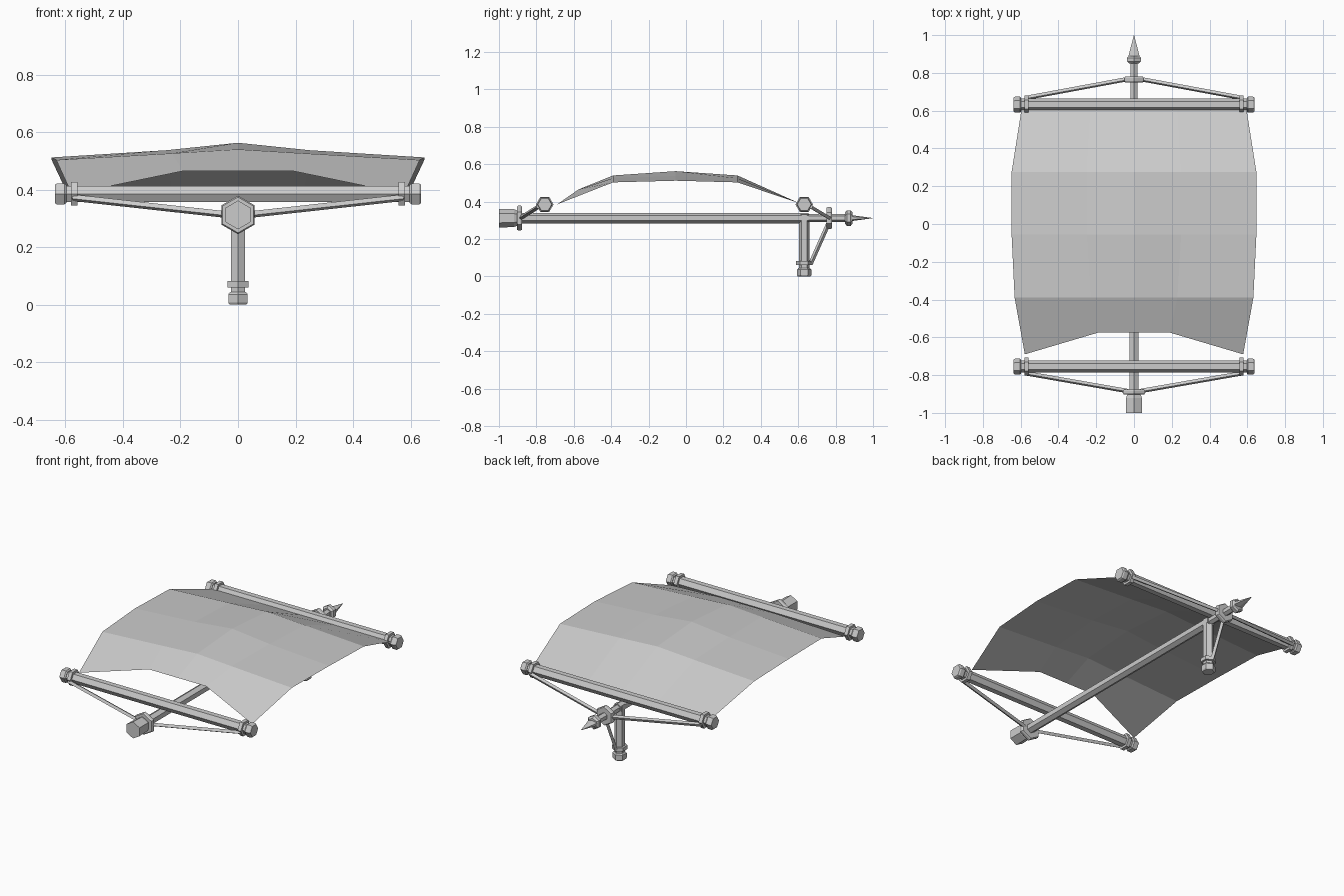
import bpy, bmesh
from math import cos, sin, pi
from mathutils import Matrix, Vector

cube = bpy.data.objects.get("Cube")
if cube:
    bpy.data.objects.remove(cube)

grey = bpy.data.materials.new("plain grey")
grey.use_nodes = True
COLOUR = (0.6, 0.6, 0.6, 1)
grey.diffuse_color = COLOUR
grey.node_tree.nodes["Principled BSDF"].inputs["Base Color"].default_value = COLOUR


def add_object(name, bm):
    mesh = bpy.data.meshes.new(name)
    bm.to_mesh(mesh)
    bm.free()
    mesh.materials.append(grey)
    obj = bpy.data.objects.new(name, mesh)
    bpy.context.collection.objects.link(obj)
    return obj


def turned(name, origin, axis, side, profile, sides=6, squash=1):
    """Lathe (distance, radius) pairs along axis; a corner points to side."""
    axis, side = Vector(axis).normalized(), Vector(side).normalized()
    other = axis.cross(side)
    bm = bmesh.new()
    rings = []
    for d, r in profile:
        rings.append([bm.verts.new(Vector(origin) + axis * d
                      + side * (r * squash * cos(2 * pi * i / sides))
                      + other * (r * sin(2 * pi * i / sides)))
                      for i in range(sides)])
    for a, b in zip(rings, rings[1:]):
        for i in range(sides):
            j = (i + 1) % sides
            bm.faces.new((a[i], a[j], b[j], b[i]))
    bm.faces.new(rings[0][::-1])
    bm.faces.new(rings[-1])
    return add_object(name, bm)


def rope(name, start, end, r=0.012):
    start, end = Vector(start), Vector(end)
    along = end - start
    side = along.cross(Vector((0, 1, 0.3)))
    return turned(name, start, along, side, [(0, r), (along.length, r)], 4)


X, Y, Z = (1, 0, 0), (0, 1, 0), (0, 0, 1)
MAST_Z, BAR_Z = 0.312, 0.385

# Mast with its collars, butt and spear tip
mast = (0, 0, MAST_Z)
turned("mast", mast, Y, Z, [(-0.9, 0.028), (0.655, 0.028)])
turned("mast_tip_shaft", mast, Y, Z, [(0.655, 0.022), (0.86, 0.022)])
turned("mast_butt", mast, Y, Z, [(-1, 0.05), (-0.92, 0.048), (-0.88, 0.03)])
turned("front_collar", mast, Y, Z, [(-0.903, 0.062), (-0.896, 0.067),
                                    (-0.884, 0.067), (-0.877, 0.062)])
turned("rear_collar", mast, Y, Z, [(0.75, 0.054), (0.757, 0.059),
                                   (0.773, 0.059), (0.78, 0.054)])
turned("tip_collar", mast, Y, Z, [(0.85, 0.03), (0.86, 0.042),
                                  (0.88, 0.042), (0.89, 0.03)])
turned("spear_tip", mast, Y, Z, [(0.885, 0.035), (1, 0.001)], squash=0.45)

# Crossbars with end knobs and rings, and ropes to the mast
for place, y, collar_y, out in (("front", -0.755, -0.885, -1), ("rear", 0.632, 0.768, 1)):
    centre = (0, y, BAR_Z)
    turned(place + "_crossbar", centre, X, Y, [(-0.61, 0.032), (0.61, 0.032)])
    for side, s in (("left", 1), ("right", -1)):
        direction = (s, 0, 0)
        turned(f"{place}_{side}_ring", centre, direction, Y, [(0.558, 0.047), (0.58, 0.047)])
        turned(f"{place}_{side}_knob", centre, direction, Y,
               [(0.597, 0.036), (0.604, 0.042), (0.63, 0.042), (0.637, 0.037)])
        rope(f"{place}_{side}_rope", (s * 0.03, collar_y, MAST_Z),
             (s * 0.575, y + out * 0.035, 0.372))

# Hanging post with foot, and its brace
post = (0, 0.632, 0)
turned("post", post, Z, Y, [(0.03, 0.029), (0.33, 0.029)])
turned("post_foot", post, Z, Y, [(0, 0.034), (0.007, 0.039), (0.036, 0.039), (0.044, 0.032)])
turned("post_ring", post, Z, Y, [(0.06, 0.043), (0.082, 0.043)])
rope("post_brace", (0, 0.765, 0.29), (0, 0.665, 0.065))

# Billowing sail: each row gives (x, y, z) at centre, quarter and edge
rows = [
    ((0, -0.575, 0.465), (0.19, -0.575, 0.465), (0.578, -0.69, 0.385)),
    ((0, -0.39, 0.54), (0.23, -0.39, 0.526), (0.632, -0.39, 0.503)),
    ((0, -0.055, 0.563), (0.25, -0.055, 0.537), (0.648, -0.055, 0.512)),
    ((0, 0.275, 0.54), (0.25, 0.275, 0.525), (0.648, 0.275, 0.503)),
    ((0, 0.61, 0.39), (0.23, 0.61, 0.39), (0.595, 0.61, 0.39)),
]
bm = bmesh.new()
grid = []
for c, q, e in rows:
    flip = [(-p[0], p[1], p[2]) for p in (e, q)]
    grid.append([bm.verts.new(p) for p in flip + [c, q, e]])
for a, b in zip(grid, grid[1:]):
    for i in range(4):
        bm.faces.new((a[i], a[i + 1], b[i + 1], b[i]))
add_object("sail", bm)
